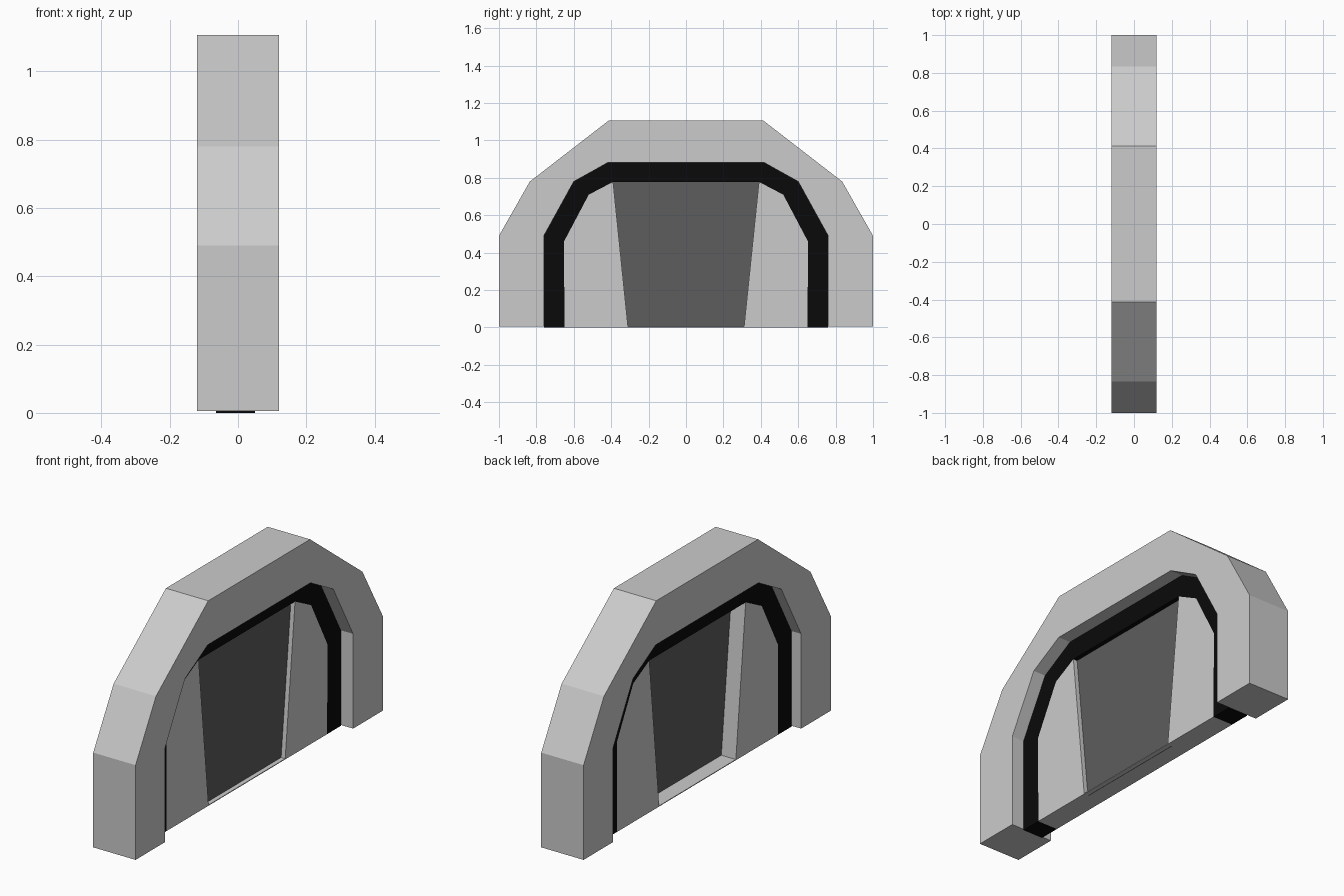
import bpy, bmesh

if "Cube" in bpy.data.objects:
    bpy.data.objects.remove(bpy.data.objects["Cube"])


def material(name, v):
    m = bpy.data.materials.new(name)
    m.diffuse_color = (v, v, v, 1)
    m.use_nodes = True
    m.node_tree.nodes["Principled BSDF"].inputs["Base Color"].default_value = m.diffuse_color
    return m


def finish(name, bm, mat=None):
    bmesh.ops.recalc_face_normals(bm, faces=bm.faces[:])
    me = bpy.data.meshes.new(name)
    bm.to_mesh(me)
    bm.free()
    ob = bpy.data.objects.new(name, me)
    bpy.context.collection.objects.link(ob)
    if mat:
        me.materials.append(mat)
    return ob


def mirrored(half):
    return half + [(-y, z) for y, z in reversed(half)]


def band(name, outer, inner, x0, x1, mat=None):
    """Open arch between two half profiles, given from floor to crown."""
    bm = bmesh.new()
    rows = [[bm.verts.new((x, y, z)) for y, z in mirrored(p)]
            for p, x in ((outer, x0), (outer, x1), (inner, x1), (inner, x0))]
    n = len(rows[0])
    for k in range(4):
        a, b = rows[k], rows[(k + 1) % 4]
        for i in range(n - 1):
            bm.faces.new((a[i], a[i + 1], b[i + 1], b[i]))
    for i in (0, n - 1):
        bm.faces.new([r[i] for r in rows])
    return finish(name, bm, mat)


def slab(name, profile, x0, x1, mat=None):
    """Flat outline in y, z given thickness along x."""
    bm = bmesh.new()
    a, b = ([bm.verts.new((x, y, z)) for y, z in profile] for x in (x0, x1))
    bm.faces.new(a)
    bm.faces.new(b)
    for i in range(len(a)):
        j = (i + 1) % len(a)
        bm.faces.new((a[i], a[j], b[j], b[i]))
    return finish(name, bm, mat)


black = material("black", 0.003)
dark = material("dark_grey", 0.11)
mid = material("mid_grey", 0.56)
BACK, FRONT = -0.065, 0.05

# Outer wall arch
opening = [(0.76, 0.005), (0.76, 0.49), (0.60, 0.78), (0.415, 0.883)]
band("outer_arch", [(1, 0.005), (1, 0.49), (0.835, 0.78), (0.412, 1.107)],
     opening, -0.12, 0.12)

# Recessed black door frame
frame_inner = [(0.65, 0), (0.652, 0.46), (0.52, 0.71), (0.39, 0.778)]
band("door_frame", [(0.76, 0)] + opening[1:], frame_inner, BACK, FRONT, black)

# Side panels flush with the frame
for side, s in (("right", 1), ("left", -1)):
    slab(side + "_panel", [(s * y, z) for y, z in frame_inner + [(0.31, 0)]],
         BACK, FRONT, mid)

# Tapered door and its sill
slab("door", [(0.31, 0), (0.39, 0.778), (-0.39, 0.778), (-0.31, 0)],
     0.017, 0.027, dark)
slab("sill", [(0.31, 0), (0.31, 0.004), (-0.31, 0.004), (-0.31, 0)],
     BACK, FRONT, mid)
